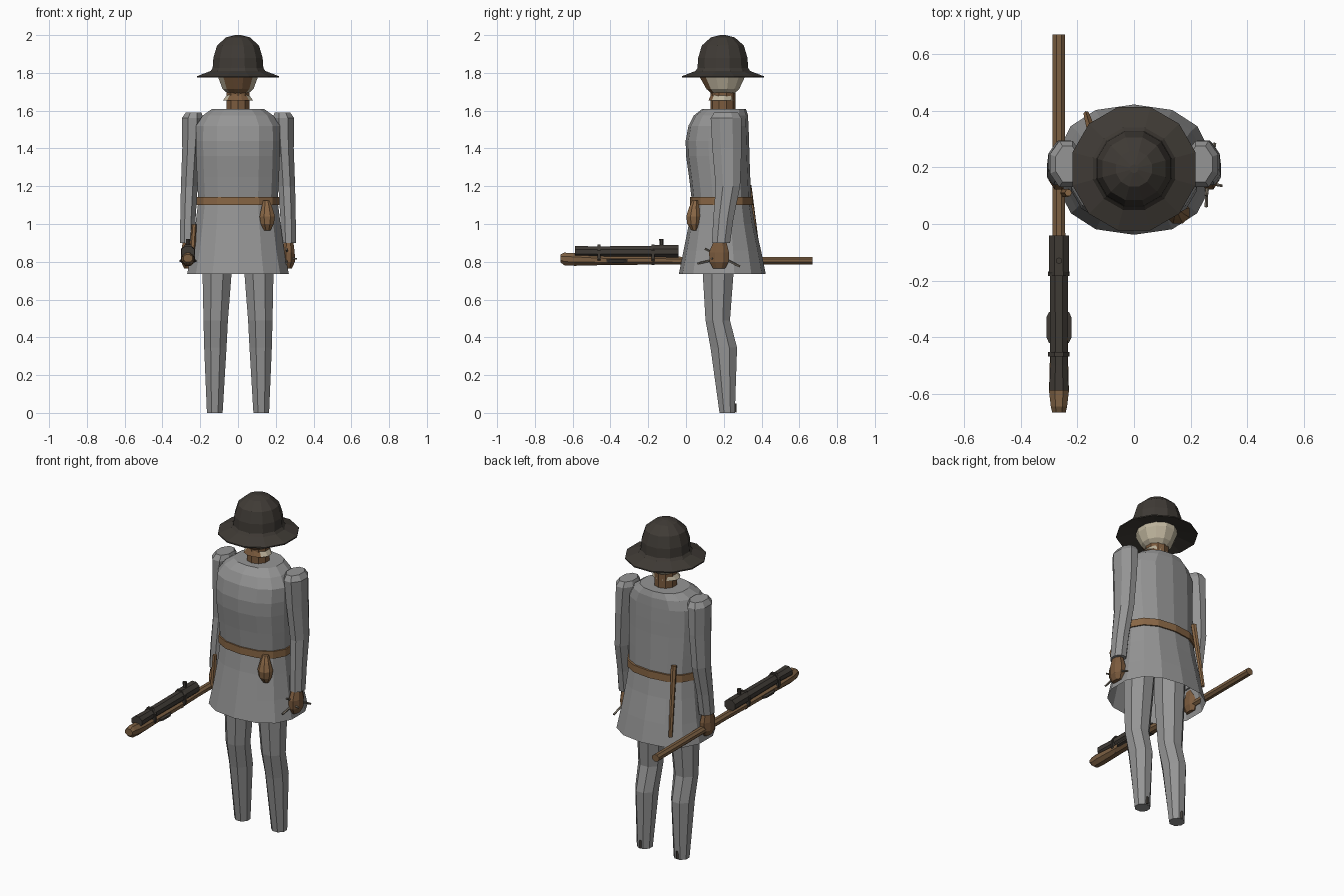
import bpy, bmesh, math
from mathutils import Vector


def mat(name, r, g, b):
    m = bpy.data.materials.new(name)
    m.diffuse_color = (r, g, b, 1)
    return m


CLOTH = mat("grey cloth", 0.30, 0.30, 0.30)
IRON = mat("dark iron", 0.05, 0.043, 0.036)
SKIN = mat("brown skin", 0.20, 0.105, 0.048)
LEATHER = mat("tan leather", 0.25, 0.135, 0.06)
WOOD = mat("wood", 0.20, 0.115, 0.055)
LINEN = mat("cream linen", 0.52, 0.46, 0.34)
CORD = mat("cord", 0.22, 0.19, 0.15)


def finish(name, bm, mats):
    bmesh.ops.recalc_face_normals(bm, faces=bm.faces)
    me = bpy.data.meshes.new(name)
    bm.to_mesh(me)
    bm.free()
    for m in mats:
        me.materials.append(m)
    ob = bpy.data.objects.new(name, me)
    bpy.context.collection.objects.link(ob)
    return ob


def loft(name, secs, n, mats, axis="z", caps=(True, True), power=1.0, turn=0.5, rule=None):
    """Skin rings; each section is (centre a, centre b, position, radius a, radius b)."""
    bm = bmesh.new()
    rings = []
    for ca, cb, t, ra, rb in secs:
        ring = []
        for i in range(n):
            a = 2 * math.pi * (i + turn) / n
            c, s = math.cos(a), math.sin(a)
            u = ca + ra * math.copysign(abs(c) ** power, c)
            v = cb + rb * math.copysign(abs(s) ** power, s)
            ring.append(bm.verts.new((u, v, t) if axis == "z" else (u, t, v)))
        rings.append(ring)
    for p, q in zip(rings, rings[1:]):
        for i in range(n):
            j = (i + 1) % n
            bm.faces.new((p[i], p[j], q[j], q[i]))
    if caps[0]:
        bm.faces.new(rings[0])
    if caps[1]:
        bm.faces.new(rings[-1])
    if rule:
        bmesh.ops.recalc_face_normals(bm, faces=bm.faces)
        for f in bm.faces:
            f.material_index = rule(f)
    return finish(name, bm, mats)


def rod(name, a, b, r1, r2, n, m):
    a, b = Vector(a), Vector(b)
    bm = bmesh.new()
    bmesh.ops.create_cone(bm, cap_ends=True, segments=n, radius1=r1, radius2=r2,
                          depth=(b - a).length)
    q = (b - a).to_track_quat("Z", "Y")
    for v in bm.verts:
        v.co = q @ v.co + (a + b) / 2
    return finish(name, bm, [m])


Y = 0.195  # depth of the body axis

# Hat with a sloping brim and domed crown
loft("brimmed_hat", [(0, Y, z, r, r) for r, z in [
    (0.12, 1.80), (0.225, 1.775), (0.225, 1.782), (0.15, 1.81), (0.139, 1.825),
    (0.135, 1.88), (0.115, 1.945), (0.065, 1.988), (0.015, 2.0)]], 12, [IRON])

# Head: linen coif with an open face
loft("head_and_coif", [
    (0, 0.187, 1.655, 0.082, 0.07), (0, Y, 1.69, 0.055, 0.062), (0, Y, 1.715, 0.085, 0.09),
    (0, 0.192, 1.775, 0.108, 0.122), (0, 0.192, 1.84, 0.106, 0.12), (0, Y, 1.91, 0.07, 0.08)],
    12, [LINEN, SKIN], caps=(False, True),
    rule=lambda f: int(f.calc_center_median().y < Y - 0.04
                       and abs(f.calc_center_median().x) < 0.062))
loft("neck", [(0, Y, z, 0.064, 0.066) for z in (1.55, 1.71)], 10, [SKIN])

# Tunic with a flared skirt
loft("tunic", [
    (0, 0.192, 0.735, 0.275, 0.23), (0, 0.192, 0.86, 0.25, 0.205), (0, 0.19, 1.0, 0.23, 0.175),
    (0, 0.188, 1.12, 0.215, 0.157), (0, 0.178, 1.25, 0.222, 0.162),
    (0, 0.168, 1.36, 0.226, 0.168), (0, 0.166, 1.44, 0.228, 0.168),
    (0, 0.172, 1.52, 0.226, 0.159), (0, 0.185, 1.575, 0.19, 0.143),
    (0, 0.202, 1.61, 0.14, 0.115)], 14, [CLOTH], caps=(False, True), power=0.85)
loft("belt", [(0, 0.188, z, 0.225, 0.168) for z in (1.10, 1.143)], 14, [LEATHER], power=0.85)

# Belt pouch, scabbard and small tool
loft("pouch", [
    (0.155, 0.045, 0.965, 0.018, 0.016), (0.155, 0.04, 1.0, 0.037, 0.036),
    (0.155, 0.04, 1.04, 0.044, 0.042), (0.153, 0.043, 1.09, 0.03, 0.028),
    (0.15, 0.05, 1.125, 0.018, 0.018)], 8, [LEATHER])
rod("dagger", (-0.15, 0.33, 1.205), (-0.168, 0.388, 0.80), 0.017, 0.011, 6, LEATHER)
rod("hip_tool", (-0.232, 0.11, 1.0), (-0.245, 0.11, 0.80), 0.013, 0.017, 6, LEATHER)

for side, s in (("right", -1), ("left", 1)):
    # Sleeves
    loft(side + "_sleeve", [
        (s * 0.268, 0.185, 0.90, 0.043, 0.052), (s * 0.265, 0.198, 1.03, 0.044, 0.058),
        (s * 0.258, 0.222, 1.2, 0.048, 0.07), (s * 0.247, 0.217, 1.4, 0.052, 0.084),
        (s * 0.24, 0.212, 1.56, 0.062, 0.088), (s * 0.235, 0.212, 1.59, 0.045, 0.068)],
        8, [CLOTH])
    # Closed hands
    loft(side + "_hand", [
        (s * 0.265, 0.175, 0.765, 0.022, 0.035), (s * 0.267, 0.175, 0.80, 0.037, 0.055),
        (s * 0.267, 0.175, 0.85, 0.036, 0.057), (s * 0.268, 0.18, 0.92, 0.025, 0.032)],
        8, [SKIN])
    # Trouser legs and the heel patch
    loft(side + "_leg", [
        (s * 0.123, 0.218, 0.0, 0.045, 0.044), (s * 0.12, 0.2, 0.345, 0.064, 0.076),
        (s * 0.118, 0.168, 0.49, 0.07, 0.07), (s * 0.111, 0.17, 0.735, 0.083, 0.088),
        (s * 0.105, 0.18, 0.95, 0.088, 0.095)], 8, [CLOTH])
    rod(side + "_heel", (s * 0.123, 0.247, 0.004), (s * 0.123, 0.249, 0.05), 0.02, 0.018, 4, IRON)

# Slow match held in the left hand
rod("match_cord", (0.255, 0.10, 0.868), (0.285, 0.285, 0.775), 0.006, 0.006, 5, CORD)
rod("match_end", (0.225, 0.15, 0.825), (0.312, 0.135, 0.815), 0.006, 0.005, 5, CORD)
rod("match_tip", (0.255, 0.06, 0.79), (0.258, 0.15, 0.81), 0.006, 0.006, 5, CORD)

# Hand gun: pole stock, cradle, barrel, bands and trigger plates
G = -0.265
loft("gun_pole", [(G, 0.806, -0.05, 0.024, 0.022), (G, 0.806, 0.67, 0.024, 0.022)],
     8, [WOOD], axis="y")
loft("gun_cradle", [
    (G, 0.818, -0.665, 0.026, 0.022), (G, 0.815, -0.645, 0.031, 0.036),
    (G, 0.812, -0.59, 0.038, 0.036), (G, 0.808, -0.45, 0.034, 0.028),
    (G, 0.808, -0.2, 0.033, 0.025), (G, 0.806, -0.03, 0.024, 0.023)], 8, [WOOD], axis="y")
loft("gun_barrel", [
    (G, 0.853, -0.588, 0.037, 0.034), (G, 0.853, -0.50, 0.033, 0.031),
    (G, 0.853, -0.18, 0.035, 0.033), (G, 0.855, -0.17, 0.039, 0.036),
    (G, 0.855, -0.04, 0.039, 0.036)], 8, [IRON], axis="y")
for k, y in enumerate((-0.46, -0.175)):
    loft("gun_band_%d" % (k + 1), [(G, 0.837, y - 0.008, 0.041, 0.058),
                                   (G, 0.837, y + 0.008, 0.041, 0.058)], 8, [IRON], axis="y")
loft("side_plate", [(G, 0.805, -0.42, 0.038, 0.014), (G, 0.805, -0.40, 0.048, 0.014),
                    (G, 0.805, -0.33, 0.048, 0.014), (G, 0.805, -0.31, 0.038, 0.014)],
     8, [IRON], axis="y")
rod("gun_sight", (G, -0.13, 0.88), (G, -0.13, 0.92), 0.01, 0.012, 6, IRON)
